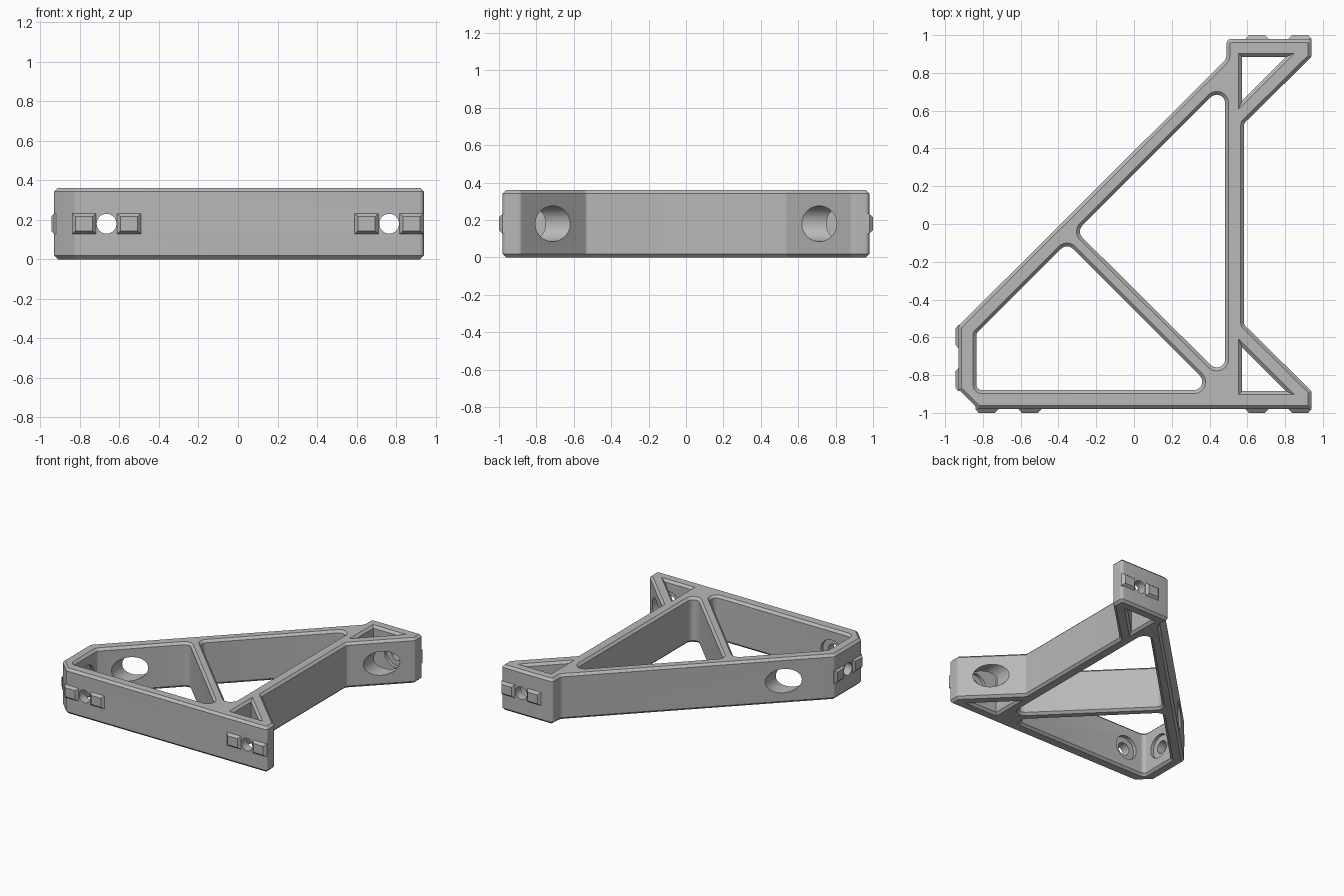
import bpy, bmesh, math
from mathutils import Vector, Matrix

if "Cube" in bpy.data.objects:
    bpy.data.objects.remove(bpy.data.objects["Cube"])

HEIGHT, CHAMFER, MID = 0.36, 0.018, 0.18

grey = bpy.data.materials.new("plain grey")
grey.use_nodes = True
grey.diffuse_color = (0.48, 0.48, 0.48, 1)
grey.node_tree.nodes["Principled BSDF"].inputs["Base Color"].default_value = (0.48, 0.48, 0.48, 1)


def make_object(name, bm):
    bmesh.ops.recalc_face_normals(bm, faces=bm.faces)
    mesh = bpy.data.meshes.new(name)
    bm.to_mesh(mesh)
    bm.free()
    mesh.materials.append(grey)
    ob = bpy.data.objects.new(name, mesh)
    bpy.context.collection.objects.link(ob)
    return ob


def fillet(corners, steps=6):
    """Round each (x, y, radius) corner of a closed outline."""
    out = []
    for i, (x, y, r) in enumerate(corners):
        p = Vector((x, y))
        if r == 0:
            out.append(p)
            continue
        a = (Vector(corners[i - 1][:2]) - p).normalized()
        b = (Vector(corners[(i + 1) % len(corners)][:2]) - p).normalized()
        half = a.angle(b) / 2
        centre = p + (a + b).normalized() * (r / math.sin(half))
        start = p + a * (r / math.tan(half)) - centre
        end = p + b * (r / math.tan(half)) - centre
        sweep = math.atan2(start.cross(end), start.dot(end))
        for k in range(steps + 1):
            out.append(centre + Matrix.Rotation(sweep * k / steps, 2) @ start)
    return out


def inset(points, d):
    """Move an outline to its left by d."""
    out = []
    for i, p in enumerate(points):
        u = (p - points[i - 1]).normalized()
        v = (points[(i + 1) % len(points)] - p).normalized()
        n1, n2 = Vector((-u.y, u.x)), Vector((-v.y, v.x))
        out.append(p + (n1 + n2) * (d / (1 + n1.dot(n2))))
    return out


def oriented(points, ccw):
    area = sum(points[i - 1].cross(p) for i, p in enumerate(points))
    return points if (area > 0) == ccw else points[::-1]


# Frame outline and its four openings
outline = [(-0.93, -0.875, 0.02), (-0.825, -0.98, 0.02), (0.94, -0.98, 0.022),
           (0.94, -0.885, 0.022), (0.583, -0.533, 0.02), (0.583, 0.533, 0.02),
           (0.94, 0.885, 0.022), (0.94, 0.98, 0.022), (0.49, 0.98, 0.025),
           (0.49, 0.875, 0.05), (-0.93, -0.54, 0.03)]
upper_bay = [(-0.305, -0.04, 0.045), (0.483, 0.748, 0.045), (0.483, -0.823, 0.045)]
lower_bay = [(-0.835, -0.58, 0.03), (-0.355, -0.1, 0.045), (0.425, -0.88, 0.045),
             (-0.835, -0.88, 0.03)]
gussets = [[(0.572, s * 0.885, 0), (0.805, s * 0.885, 0), (0.572, s * 0.652, 0)] for s in (-1, 1)]

bm = bmesh.new()
cap_edges = {0: [], 3: []}
for index, corners in enumerate([outline, upper_bay, lower_bay] + gussets):
    loop = oriented(fillet(corners), index == 0)
    small = inset(loop, CHAMFER)
    rings = []
    for pts, z in ((small, 0), (loop, CHAMFER), (loop, HEIGHT - CHAMFER), (small, HEIGHT)):
        rings.append([bm.verts.new((p.x, p.y, z)) for p in pts])
    n = len(loop)
    for low, high in zip(rings, rings[1:]):
        for i in range(n):
            j = (i + 1) % n
            bm.faces.new((low[i], low[j], high[j], high[i]))
    for level in cap_edges:
        ring = rings[level]
        cap_edges[level] += [bm.edges.get((ring[i - 1], ring[i])) for i in range(n)]
for level, edges in cap_edges.items():
    bmesh.ops.triangle_fill(bm, use_beauty=True, edges=edges, normal=(0, 0, 1 if level else -1))
frame = make_object("bracket_frame", bm)


def drill(start, end, radius):
    """Cut a round hole through the frame between two points."""
    a, b = Vector((*start, MID)), Vector((*end, MID))
    cutter_bm = bmesh.new()
    turn = (b - a).to_track_quat("Z", "Y").to_matrix().to_4x4()
    bmesh.ops.create_cone(cutter_bm, cap_ends=True, segments=48, radius1=radius, radius2=radius,
                          depth=(b - a).length, matrix=Matrix.Translation((a + b) / 2) @ turn)
    cutter = make_object("hole_cutter", cutter_bm)
    cutter.hide_render = True
    mod = frame.modifiers.new("hole", "BOOLEAN")
    mod.operation, mod.solver, mod.object = "DIFFERENCE", "EXACT", cutter
    bpy.ops.object.modifier_apply(modifier=mod.name)
    bpy.data.objects.remove(cutter)


# Each mount: face centre, outward direction, reach of the tool access bore
mounts = [("front_right", (-0.665, -0.98), (0, -1), 0.95),
          ("front_left", (0.765, -0.98), (0, -1), 0.55),
          ("back_left", (0.765, 0.98), (0, 1), 0.55),
          ("side_right", (-0.93, -0.71), (-1, 0), 0.25)]

bpy.context.view_layer.objects.active = frame
frame.select_set(True)
for name, face, out, reach in mounts:
    face, out = Vector(face), Vector(out)
    drill(face + out * 0.1, face - out * 0.15, 0.05)
    drill(face - out * 0.07, face - out * reach, 0.095)
bpy.ops.object.shade_smooth_by_angle(angle=math.radians(25))

# Tapered locating lugs on both sides of every mounting hole
for name, face, out, reach in mounts:
    out = Vector((*out, 0))
    along = Vector((-out.y, out.x, 0))
    rise = 0.02 if out.y else 0.015
    for side, label in ((-1, "a"), (1, "b")):
        base = Vector((*face, MID)) + along * side * 0.114
        bm = bmesh.new()
        rings = []
        for depth, w, h in ((-0.02, 0.061, 0.052), (0, 0.061, 0.052), (rise, 0.043, 0.036)):
            rings.append([bm.verts.new(base + out * depth + along * w * sx + Vector((0, 0, h * sz)))
                          for sx, sz in ((-1, -1), (1, -1), (1, 1), (-1, 1))])
        for low, high in zip(rings, rings[1:]):
            for i in range(4):
                bm.faces.new((low[i - 1], low[i], high[i], high[i - 1]))
        bm.faces.new(rings[0])
        bm.faces.new(rings[-1])
        make_object(f"{name}_lug_{label}", bm)
